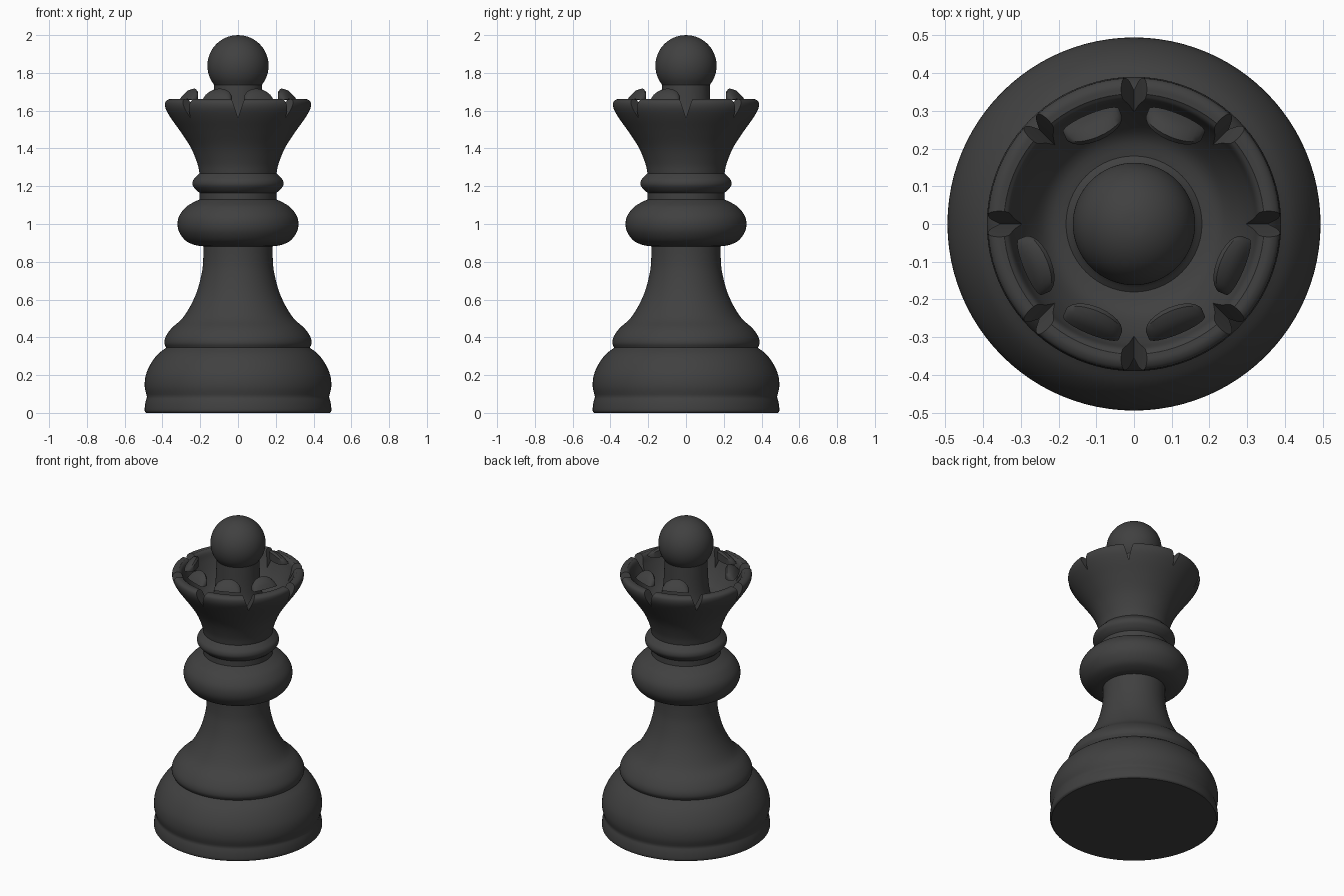
import bpy, bmesh, math
from mathutils import Matrix, Vector

if "Cube" in bpy.data.objects:
    bpy.data.objects.remove(bpy.data.objects["Cube"])

SEG = 96
ebony = bpy.data.materials.new("dark_charcoal")
ebony.diffuse_color = (0.052, 0.052, 0.052, 1)
ebony.use_nodes = True
ebony.node_tree.nodes["Principled BSDF"].inputs["Base Color"].default_value = ebony.diffuse_color


def finish(name, bm, angle=35):
    bmesh.ops.recalc_face_normals(bm, faces=bm.faces)
    me = bpy.data.meshes.new(name)
    bm.to_mesh(me)
    bm.free()
    me.materials.append(ebony)
    ob = bpy.data.objects.new(name, me)
    bpy.context.collection.objects.link(ob)
    smooth(ob, angle)
    return ob


def smooth(ob, angle=35):
    bpy.ops.object.select_all(action='DESELECT')
    ob.select_set(True)
    bpy.context.view_layer.objects.active = ob
    bpy.ops.object.shade_smooth_by_angle(angle=math.radians(angle))


def curve(pts, n=4):
    """Smooth curve through (radius, height) points."""
    p = [Vector(q) for q in pts]
    p = [2 * p[0] - p[1]] + p + [2 * p[-1] - p[-2]]
    out = []
    for a, b, c, d in zip(p, p[1:], p[2:], p[3:]):
        for i in range(n):
            t = i / n
            out.append(0.5 * (2 * b + (c - a) * t + (2 * a - 5 * b + 4 * c - d) * t * t
                              + (3 * b - a - 3 * c + d) * t ** 3))
    return out + [p[-2]]


def lathe(name, *runs):
    """Spin joined smooth runs about z; creases stay between runs."""
    prof = []
    for run in runs:
        for q in (curve(run) if len(run) > 2 else [Vector(v) for v in run]):
            if not prof or (q - prof[-1]).length > 1e-5:
                prof.append(q)
    bm = bmesh.new()
    vs = [bm.verts.new((max(q.x, 0), 0, q.y)) for q in prof]
    es = [bm.edges.new(e) for e in zip(vs, vs[1:])]
    bmesh.ops.spin(bm, geom=vs + es, axis=(0, 0, 1), cent=(0, 0, 0),
                   angle=2 * math.pi, steps=SEG, use_merge=True)
    bmesh.ops.remove_doubles(bm, verts=bm.verts, dist=1e-5)
    return finish(name, bm)


# Base: foot band, broad bulge
lathe("base",
      [(0, 0), (0.485, 0)],
      [(0.485, 0), (0.494, 0.012), (0.491, 0.05), (0.482, 0.085)],
      [(0.482, 0.085), (0.494, 0.14), (0.488, 0.2), (0.462, 0.26), (0.425, 0.31), (0.38, 0.345)])

# Shoulder and stem
lathe("stem",
      [(0.38, 0.345), (0.39, 0.37), (0.382, 0.405), (0.35, 0.45), (0.295, 0.5),
       (0.25, 0.57), (0.215, 0.65), (0.19, 0.75), (0.184, 0.82), (0.184, 0.885)])

# Large collar and small ring
lathe("collar",
      [(0.184, 0.882), (0.225, 0.888), (0.275, 0.91), (0.31, 0.955), (0.32, 1.0),
       (0.31, 1.045), (0.275, 1.09), (0.235, 1.115), (0.203, 1.13)],
      [(0.203, 1.13), (0.203, 1.165)])
lathe("neck_ring",
      [(0.203, 1.165), (0.222, 1.18), (0.24, 1.205), (0.238, 1.23), (0.222, 1.25), (0.204, 1.268)])

# Hollow crown cup
crown = lathe("crown",
      [(0, 1.268), (0.204, 1.268)],
      [(0.204, 1.268), (0.215, 1.32), (0.25, 1.405), (0.305, 1.49), (0.355, 1.56),
       (0.383, 1.61), (0.386, 1.645), (0.368, 1.66), (0.345, 1.66)],
      [(0.345, 1.66), (0.33, 1.645), (0.315, 1.6), (0.28, 1.53), (0.23, 1.47), (0.16, 1.45)],
      [(0.16, 1.45), (0, 1.45)])

# Eight V notches cut through the crown rim
bm = bmesh.new()
notch = [(0, 1.56), (0.012, 1.6), (0.026, 1.64), (0.045, 1.69),
         (-0.045, 1.69), (-0.026, 1.64), (-0.012, 1.6)]
for k in range(8):
    rot = Matrix.Rotation(k * math.pi / 4, 4, 'Z')
    inner = [bm.verts.new(rot @ Vector((0.2, y, z))) for y, z in notch]
    outer = [bm.verts.new(rot @ Vector((0.5, y, z))) for y, z in notch]
    bm.faces.new(inner)
    bm.faces.new(outer[::-1])
    for i in range(len(notch)):
        j = (i + 1) % len(notch)
        bm.faces.new((inner[i], outer[i], outer[j], inner[j]))
cutter = finish("notch_cutter", bm)
cutter.hide_render = True
mod = crown.modifiers.new("notches", 'BOOLEAN')
mod.operation = 'DIFFERENCE'
mod.solver = 'EXACT'
mod.object = cutter
smooth(crown)
bpy.ops.object.modifier_apply(modifier="notches")
bpy.data.objects.remove(cutter)
smooth(crown)

# Small domed tabs inside the rim; the two rear side positions are empty
section = [(0.315, 1.662), (0.3, 1.685), (0.275, 1.71), (0.25, 1.717), (0.24, 1.705), (0.24, 1.655)]
for k in range(8):
    if k in (0, 3):
        continue
    rot = Matrix.Rotation(math.radians(22.5 + 45 * k), 4, 'Z')
    bm = bmesh.new()
    rings = []
    for i in range(13):
        u = math.cos(math.pi * i / 12)
        h = max(math.sqrt(max(1 - u * u, 0)), 0.08)
        ring = []
        for r, z in section:
            rr = 0.292 + (r - 0.292) * (0.25 + 0.75 * h)
            ring.append(bm.verts.new(rot @ Vector((rr, 0.08 * u, 1.657 + (z - 1.657) * h))))
        rings.append(ring)
    for a, b in zip(rings, rings[1:]):
        for i in range(len(section)):
            j = (i + 1) % len(section)
            bm.faces.new((a[i], a[j], b[j], b[i]))
    bm.faces.new(rings[0])
    bm.faces.new(rings[-1])
    finish("crown_tab_%d" % k, bm)

# Ball finial on its flared neck
ball = [(0.162 * math.cos(a), 1.838 + 0.162 * math.sin(a))
        for a in (math.radians(-39 + 129 * i / 10) for i in range(11))]
lathe("ball_finial",
      [(0.185, 1.45), (0.155, 1.48), (0.138, 1.54), (0.13, 1.62), (0.126, 1.736)],
      ball)
